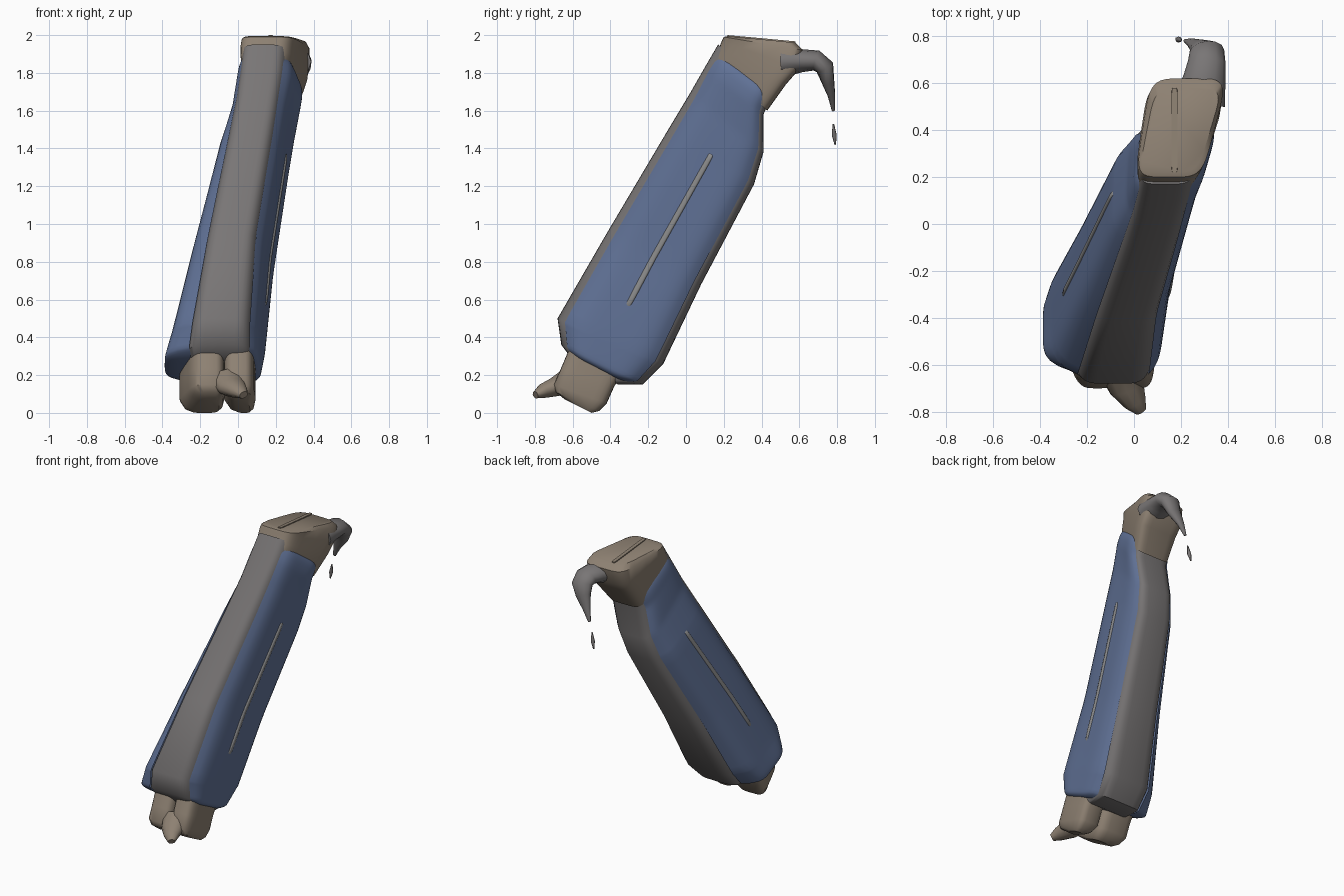
import bpy, bmesh, math
from mathutils import Vector

if "Cube" in bpy.data.objects:
    bpy.data.objects.remove(bpy.data.objects["Cube"])


def material(name, rgb):
    m = bpy.data.materials.new(name)
    m.diffuse_color = (*rgb, 1)
    m.use_nodes = True
    m.node_tree.nodes["Principled BSDF"].inputs["Base Color"].default_value = m.diffuse_color
    return m


BLUE = material("blue", (0.12, 0.17, 0.31))
TAN = material("tan", (0.27, 0.22, 0.17))
STEEL = material("steel", (0.19, 0.18, 0.18))
GREY = material("grey", (0.27, 0.27, 0.27))


def finish(name, bm, mat, angle=40):
    bmesh.ops.recalc_face_normals(bm, faces=bm.faces[:])
    me = bpy.data.meshes.new(name)
    bm.to_mesh(me)
    bm.free()
    me.materials.append(mat)
    ob = bpy.data.objects.new(name, me)
    bpy.context.collection.objects.link(ob)
    bpy.ops.object.select_all(action='DESELECT')
    ob.select_set(True)
    bpy.context.view_layer.objects.active = ob
    bpy.ops.object.shade_smooth_by_angle(angle=math.radians(angle))
    return ob


def loft_rings(name, rings, mat, angle=40):
    bm = bmesh.new()
    loops = [[bm.verts.new(p) for p in r] for r in rings]
    n = len(loops[0])
    for a, b in zip(loops, loops[1:]):
        for i in range(n):
            bm.faces.new((a[i], a[(i + 1) % n], b[(i + 1) % n], b[i]))
    bm.faces.new(loops[0])
    bm.faces.new(loops[-1])
    return finish(name, bm, mat, angle)


def point(s, a, b):
    """Section = front y,z, back y,z, x front-left/right, x back-left/right."""
    fy, fz, by, bz, fl, fr, bl, br = s
    v, w = (b + 1) / 2, (a + 1) / 2
    xl, xr = fl + (bl - fl) * v, fr + (br - fr) * v
    return Vector((xl + (xr - xl) * w, fy + (by - fy) * v, fz + (bz - fz) * v))


def sq(c, e):
    return math.copysign(abs(c) ** e, c)


def loft(name, sections, mat, power=5, n=40):
    ring = [(sq(math.cos(2 * math.pi * i / n), 2 / power),
             sq(math.sin(2 * math.pi * i / n), 2 / power)) for i in range(n)]
    return loft_rings(name, [[point(s, a, b) for a, b in ring] for s in sections], mat)


def tube(name, pts, mat, n=12):
    """Tapered tube: centre x,y,z, half width in x, half depth."""
    rings = []
    for i, p in enumerate(pts):
        c = Vector(p[:3])
        d = Vector(pts[min(i + 1, len(pts) - 1)][:3]) - Vector(pts[max(i - 1, 0)][:3])
        side = (Vector((1, 0, 0)) - d * (d.x / d.length_squared)).normalized()
        up = d.cross(side).normalized()
        rings.append([c + side * p[3] * math.cos(2 * math.pi * k / n)
                      + up * p[4] * math.sin(2 * math.pi * k / n) for k in range(n)])
    return loft_rings(name, rings, mat, 60)


# handle core
body = [
    (-0.60, 0.28, -0.36, 0.15, -0.25, 0.07, -0.25, 0.08),
    (-0.66, 0.36, -0.23, 0.15, -0.27, 0.07, -0.27, 0.10),
    (-0.68, 0.50, -0.12, 0.26, -0.25, 0.07, -0.27, 0.13),
    (-0.42, 0.95, 0.08, 0.68, -0.17, 0.10, -0.17, 0.18),
    (-0.10, 1.49, 0.36, 1.21, -0.06, 0.19, -0.04, 0.26),
    (0.02, 1.69, 0.41, 1.38, -0.02, 0.22, 0.00, 0.29),
    (0.10, 1.83, 0.41, 1.58, 0.00, 0.24, 0.04, 0.33),
    (0.17, 1.95, 0.47, 1.71, 0.015, 0.25, 0.07, 0.36),
]
loft("handle_core", body, STEEL)


def along(u):
    f = u * (len(body) - 1)
    i = min(int(f), len(body) - 2)
    k = f - i
    return [p + (q - p) * k for p, q in zip(body[i], body[i + 1])]


def panel(name, side, u0, u1, b0, b1, low, high, mat, nu=48, nv=16):
    """Domed round-cornered sheet on one handle side, bulging low..high."""
    bm = bmesh.new()
    grid = []
    for i in range(nu + 1):
        t = 2 * i / nu - 1
        narrow = 0.6 + 0.4 * (1 - abs(t) ** 14) ** 0.5
        u = u0 + (u1 - u0) * (t + 1) / 2
        bulge = high + (low - high) * max(0, 1 - u * 1.4)
        row = []
        for j in range(nv + 1):
            r = 2 * j / nv - 1
            b = (b0 + b1) / 2 + (b1 - b0) / 2 * r * narrow
            p = point(along(u), side, b)
            p.x += side * (bulge * (1 - abs(r) ** 5) * (1 - abs(t) ** 16) - 0.012)
            row.append(bm.verts.new(p))
        grid.append(row)
    for i in range(nu):
        for j in range(nv):
            bm.faces.new((grid[i][j], grid[i + 1][j], grid[i + 1][j + 1], grid[i][j + 1]))
    return finish(name, bm, mat, 60)


# side scales with a slim inlay on each
for side, label, low, high in ((-1, "left", 0.16, 0.03), (1, "right", 0.045, 0.04)):
    panel(label + "_scale", side, 0.05, 0.98, -0.86, 0.86, low, high, BLUE)
    panel(label + "_inlay", side, 0.33, 0.60, -0.10, 0.06, low + .008, high + .008, GREY, 24, 8)

# lower end cap: two lobes meeting at a groove
for label, fl, fr, bl, br in (("left", -0.24, -0.07, -0.33, -0.07),
                              ("right", -0.075, 0.08, -0.075, 0.10)):
    loft("lower_cap_" + label, [
        (-0.61, 0.36, -0.34, 0.20, fl, fr, bl, br),
        (-0.66, 0.24, -0.38, 0.14, fl, fr, bl, br),
        (-0.70, 0.15, -0.42, 0.05, fl, fr, bl, br),
        (-0.69, 0.11, -0.46, 0.01, fl + .02, fr - .01, bl + .03, br - .01),
        (-0.64, 0.07, -0.50, 0.00, fl + .05, fr - .03, bl + .07, br - .03)], TAN, 4, 28)

# nub on the lower cap
tube("cap_nub", [(-0.05, -0.62, 0.17, 0.10, 0.07), (-0.03, -0.70, 0.135, 0.075, 0.05),
                 (0.005, -0.76, 0.115, 0.05, 0.038), (0.03, -0.797, 0.095, 0.025, 0.02)], TAN)

# upper end cap
loft("upper_cap", [
    (0.14, 1.87, 0.43, 1.60, 0.01, 0.25, 0.05, 0.34),
    (0.17, 1.92, 0.53, 1.74, 0.00, 0.27, 0.06, 0.39),
    (0.19, 1.97, 0.60, 1.82, 0.00, 0.28, 0.06, 0.40),
    (0.20, 1.99, 0.62, 1.92, 0.005, 0.29, 0.07, 0.40),
    (0.22, 1.995, 0.58, 1.96, 0.02, 0.27, 0.09, 0.38)], TAN, 5)

# raised ridge along the top of the cap
loft("top_ridge", [
    (0.22, 1.97, 0.58, 1.93, 0.155, 0.19, 0.155, 0.19),
    (0.22, 2.0, 0.58, 1.967, 0.16, 0.185, 0.16, 0.185)], TAN, 8, 24)

# hooked spike behind the cap, with a loose chip under it
tube("hook_spike", [(0.28, 0.52, 1.86, 0.11, 0.08), (0.30, 0.62, 1.865, 0.09, 0.06),
                    (0.31, 0.69, 1.865, 0.08, 0.055), (0.31, 0.735, 1.83, 0.075, 0.05),
                    (0.29, 0.75, 1.76, 0.055, 0.035), (0.25, 0.77, 1.68, 0.028, 0.02),
                    (0.22, 0.78, 1.60, 0.01, 0.008)], STEEL)
tube("loose_chip", [(0.20, 0.78, 1.53, 0.004, 0.004), (0.19, 0.785, 1.47, 0.014, 0.013),
                    (0.18, 0.79, 1.42, 0.004, 0.004)], STEEL, 8)
